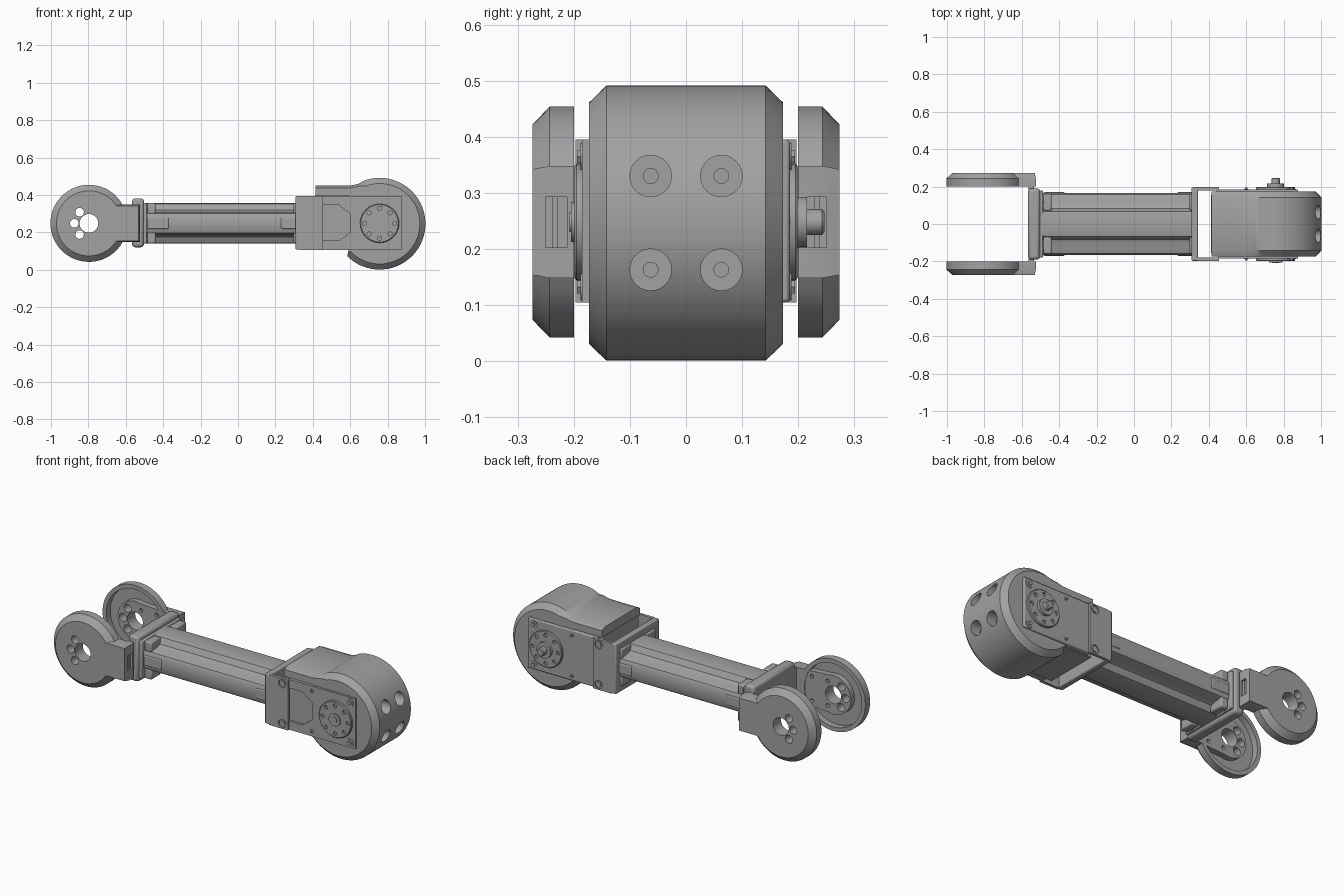
import bpy, bmesh
from math import sin, cos, pi, radians, asin
from mathutils import Vector

if "Cube" in bpy.data.objects:
    bpy.data.objects.remove(bpy.data.objects["Cube"])

grey = bpy.data.materials.new("machined_grey")
grey.use_nodes = True
grey.diffuse_color = (0.36, 0.36, 0.36, 1)
grey.node_tree.nodes["Principled BSDF"].inputs["Base Color"].default_value = grey.diffuse_color


def loft(name, rings):
    """Skin a closed solid through rings of equal point count."""
    bm = bmesh.new()
    loops = [[bm.verts.new(p) for p in r] for r in rings]
    n = len(loops[0])
    for a, b in zip(loops, loops[1:]):
        for i in range(n):
            bm.faces.new((a[i], a[(i + 1) % n], b[(i + 1) % n], b[i]))
    bm.faces.new(loops[0])
    bm.faces.new(loops[-1])
    bmesh.ops.recalc_face_normals(bm, faces=bm.faces)
    mesh = bpy.data.meshes.new(name)
    bm.to_mesh(mesh)
    bm.free()
    mesh.materials.append(grey)
    ob = bpy.data.objects.new(name, mesh)
    bpy.context.collection.objects.link(ob)
    return ob


def at_y(pts, y):
    return [(x, y, z) for x, z in pts]


def arc(cx, cz, r, a0, a1, n=48):
    return [(cx + r * cos(radians(a0 + (a1 - a0) * i / n)),
             cz + r * sin(radians(a0 + (a1 - a0) * i / n))) for i in range(n + 1)]


def circle(cx, cz, r, n=32):
    return arc(cx, cz, r, 0, 360 - 360 / n, n - 1)


def prism(name, pts, y0, y1):
    return loft(name, [at_y(pts, y0), at_y(pts, y1)])


def rod_x(name, y, z, r, x0, x1):
    return loft(name, [[(x, a, b) for a, b in circle(y, z, r)] for x in (x0, x1)])


def box(name, x0, x1, y0, y1, z0, z1, bevel=0):
    ob = prism(name, [(x0, z0), (x1, z0), (x1, z1), (x0, z1)], y0, y1)
    if bevel:
        mod = ob.modifiers.new("edge", "BEVEL")
        mod.width, mod.segments = bevel, 2
    return ob


def cut(ob, cutters):
    bpy.context.view_layer.objects.active = ob
    for c in cutters:
        mod = ob.modifiers.new("cut", "BOOLEAN")
        mod.operation, mod.solver, mod.object = "DIFFERENCE", "EXACT", c
        bpy.ops.object.modifier_apply(modifier=mod.name)
        bpy.data.objects.remove(c)


ZC = 0.248          # axis height
FX, HX = -0.797, 0.757   # fork pivot and head pivot


# ---- Fork: two hollow chamfered discs with arms, and tapered inner plates
def fork_outline(r, h, x_end):
    a = math_angle = asin(h / r) * 180 / pi
    return arc(FX, ZC, r, a, 360 - a) + [(-0.62, ZC - h), (x_end, ZC - h),
                                          (x_end, ZC + h), (-0.62, ZC + h)]


def pivot_holes(s):
    holes = [prism("hole", circle(FX, ZC, 0.05), s * 0.15, s * 0.3)]
    for a in (130, 180, 230):
        x, z = FX + 0.078 * cos(radians(a)), ZC + 0.078 * sin(radians(a))
        holes.append(prism("hole", circle(x, z, 0.023, 20), s * 0.15, s * 0.3))
    return holes


for side, s in (("left", 1), ("right", -1)):
    disc = loft(side + "_fork_disc", [
        at_y(fork_outline(0.206, 0.1, -0.525), s * 0.2),
        at_y(fork_outline(0.206, 0.1, -0.525), s * 0.243),
        at_y(fork_outline(0.174, 0.094, -0.531), s * 0.274)])
    cut(disc, [prism("recess", circle(FX, ZC, 0.182, 64), s * 0.15, s * 0.236),
               box("slot", -0.56, -0.5, min(s * 0.212, s * 0.25), max(s * 0.212, s * 0.25), 0.203, 0.293)]
        + pivot_holes(s))
    inner = arc(FX, ZC, 0.112, 75, 285, 24) + [(-0.63, 0.148), (-0.545, 0.148),
                                               (-0.545, 0.348), (-0.63, 0.348)]
    plate = prism(side + "_fork_inner_plate", inner, s * 0.203, s * 0.238)
    small = [prism("hole", circle(x, ZC + dz, 0.011, 12), s * 0.15, s * 0.3 * 0.75)
             for x in (-0.66, -0.76) for dz in (-0.07, 0.07)]
    cut(plate, pivot_holes(s) + small)
    box(side + "_fork_web", -0.565, -0.535, *sorted((s * 0.17, s * 0.23)), 0.15, 0.345)
    # Bolted ears on the fork base
    for dz in (-0.085, 0.085):
        rod_x(side + "_base_bolt", s * 0.13, ZC + dz, 0.02, -0.5, -0.475)

box("fork_base", -0.566, -0.503, -0.19, 0.19, 0.12, 0.382, 0.015)
box("fork_base_flange", -0.51, -0.487, -0.18, 0.18, 0.14, 0.357, 0.006)

# ---- Beam: grooved cross-shaped extrusion, one quarter mirrored
quarter = [(0.165, 0.035), (0.157, 0.052), (0.135, 0.06), (0.1, 0.063),
           (0.083, 0.072), (0.074, 0.09), (0.066, 0.104), (0.052, 0.108)]
section = quarter + [(-y, z) for y, z in reversed(quarter)]
section += [(-y, -z) for y, z in section]
loft("beam", [[(x, y, ZC + z) for y, z in section] for x in (-0.5, 0.33)])

# Corner tabs, end collars and clamps at both beam ends
for end, x0, x1, xt in (("fork", -0.485, -0.44, -0.37), ("head", 0.298, 0.325, 0.23)):
    for sy in (-1, 1):
        for sz in (-1, 1):
            box(end + "_clamp_corner", x0, x1, *sorted((sy * 0.07, sy * 0.16)),
                *sorted((ZC + sz * 0.05, ZC + sz * 0.108)), 0.008)
        box(end + "_side_tab", min(x0, xt), max(x1, xt), *sorted((sy * 0.14, sy * 0.17)),
            ZC - 0.03, ZC + 0.03, 0.006)

# ---- Head bracket: base plate and two cheeks, open between cheeks
box("head_bracket_base", 0.308, 0.342, -0.197, 0.197, 0.107, 0.395, 0.006)
for side, s in (("left", 1), ("right", -1)):
    cheek = box(side + "_head_cheek", 0.337, 0.455, *sorted((s * 0.18, s * 0.197)), 0.105, 0.395)
    cut(cheek, [prism("hole", circle(0.42, z, 0.024, 20), s * 0.189, s * 0.25) for z in (0.135, 0.365)])
    for z in (0.135, 0.365):
        prism(side + "_cheek_bolt", circle(0.42, z, 0.015, 6), s * 0.18, s * 0.194)

# ---- Motor block with side plates
box("motor_block", 0.412, 0.87, -0.155, 0.155, 0.107, 0.4)
box("motor_rear_plate", 0.44, 0.877, 0.15, 0.185, 0.105, 0.395, 0.006)
front_plate = [(0.45, 0.105), (0.877, 0.105), (0.877, 0.395), (0.45, 0.395), (0.45, 0.345),
               (0.54, 0.345), (0.6, 0.3), (0.6, 0.2), (0.54, 0.155), (0.45, 0.155)]
prism("motor_front_plate", front_plate, -0.185, -0.15)
box("motor_front_recess", 0.44, 0.61, -0.172, -0.15, 0.12, 0.38)

for side, s in (("rear", 1), ("front", -1)):
    # Output horn with a ring of bolt holes
    horn = loft(side + "_horn", [at_y(circle(HX, ZC, r, 48), s * y)
                                 for r, y in ((0.104, 0.17), (0.104, 0.195), (0.1, 0.199))])
    cut(horn, [prism("hole", circle(HX + 0.08 * cos(k * pi / 4), ZC + 0.08 * sin(k * pi / 4), 0.011, 12),
                     s * 0.188, s * 0.25) for k in range(8)])
    prism(side + "_horn_hub", circle(HX, ZC, 0.036), s * 0.19, s * 0.205)
    for x, z in ((0.842, 0.365), (0.842, 0.132), (0.6, 0.365), (0.6, 0.132)):
        r = 0.024 if x > 0.7 else 0.012
        prism(side + "_plate_bolt", circle(x, z, r, 20), s * 0.18, s * 0.188)
        prism(side + "_plate_bolt_head", circle(x, z, r * 0.55, 6), s * 0.18, s * 0.194)

loft("shaft", [at_y(circle(HX, ZC, r), y) for r, y in
               ((0.045, 0.19), (0.045, 0.216), (0.023, 0.216), (0.023, 0.242), (0.018, 0.247))])
prism("front_shaft", circle(HX, ZC, 0.018), -0.208, -0.19)


# ---- Round head cover with chamfered rims and a flat tongue on top
def cover_outline(r, top):
    cz = 0.246
    rim = arc(HX, cz, r, 225, 470, 72)
    return rim + [(0.645, top + 0.01), (0.615, top + 0.002), (0.58, top), (0.415, top),
                  (0.415, 0.398), (0.59, 0.398), (0.59, 0.1)]


cover = loft("head_cover", [at_y(cover_outline(r, t), y) for r, t, y in (
    (0.215, 0.437, -0.173), (0.245, 0.45, -0.142), (0.245, 0.45, 0.142), (0.215, 0.437, 0.173))])
holes = [(y, z) for y in (-0.063, 0.063) for z in (0.163, 0.33)]
cut(cover, [rod_x("hole", y, z, 0.037, 0.93, 1.1) for y, z in holes])
for y, z in holes:
    if y > 0:
        cut(cover, [rod_x("hole", y, z, 0.013, 0.9, 1.1)])
    else:
        rod_x("cover_screw", y, z, 0.014, 0.925, 0.936)

# ---- Smooth rounds, crisp edges
bpy.ops.object.select_all(action="DESELECT")
for ob in bpy.context.collection.objects:
    if ob.type == "MESH":
        ob.select_set(True)
        bpy.context.view_layer.objects.active = ob
bpy.ops.object.shade_smooth_by_angle(angle=radians(30))
